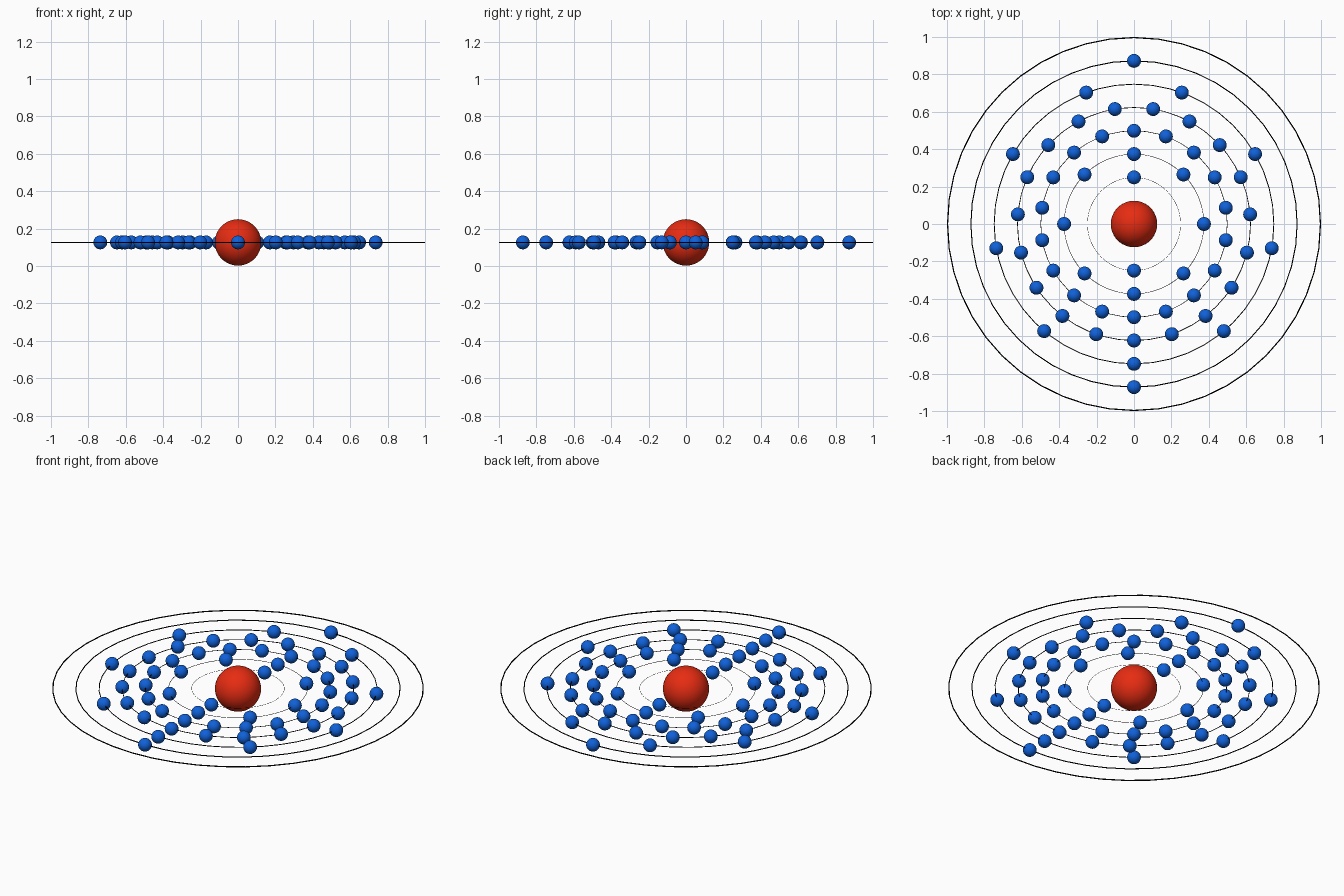
import bpy
from math import pi, sin, cos

if "Cube" in bpy.data.objects:
    bpy.data.objects.remove(bpy.data.objects["Cube"])

CENTRE_Z = 0.126
SPACING = 0.1246
NUCLEUS_R = 0.124
ELECTRON_R = 0.037
SHELLS = [2, 8, 18, 19, 9, 2, 0]   # electrons on each ring, inside out


def material(name, rgb):
    m = bpy.data.materials.new(name)
    m.diffuse_color = (*rgb, 1)
    m.use_nodes = True
    m.node_tree.nodes["Principled BSDF"].inputs["Base Color"].default_value = m.diffuse_color
    return m


red = material("red", (0.8, 0.025, 0.006))
blue = material("blue", (0.005, 0.12, 0.7))
black = material("black", (0.0, 0.0, 0.0))


def finish(name, mat):
    ob = bpy.context.object
    ob.name = name
    ob.data.name = name
    ob.data.materials.append(mat)
    bpy.ops.object.shade_smooth()
    return ob


# central nucleus
bpy.ops.mesh.primitive_uv_sphere_add(segments=48, ring_count=24, radius=NUCLEUS_R,
                                     location=(0, 0, CENTRE_Z))
finish("nucleus", red)

# one electron mesh shared by all electrons
bpy.ops.mesh.primitive_uv_sphere_add(segments=32, ring_count=16, radius=ELECTRON_R)
template = finish("electron", blue)
electron_mesh = template.data
bpy.data.objects.remove(template)

for i, count in enumerate(SHELLS, start=1):
    # thin orbit ring, growing thicker outwards
    radius = SPACING * (i + 1)
    bpy.ops.mesh.primitive_torus_add(major_segments=48, minor_segments=12,
                                     major_radius=radius, minor_radius=0.0032 * radius,
                                     location=(0, 0, CENTRE_Z))
    finish(f"orbit_ring_{i}", black)

    # electrons evenly spaced, starting from the front
    for k in range(count):
        a = -pi / 2 + 2 * pi * k / count
        ob = bpy.data.objects.new(f"electron_{i}_{k + 1}", electron_mesh)
        ob.location = (radius * cos(a), radius * sin(a), CENTRE_Z)
        bpy.context.collection.objects.link(ob)
